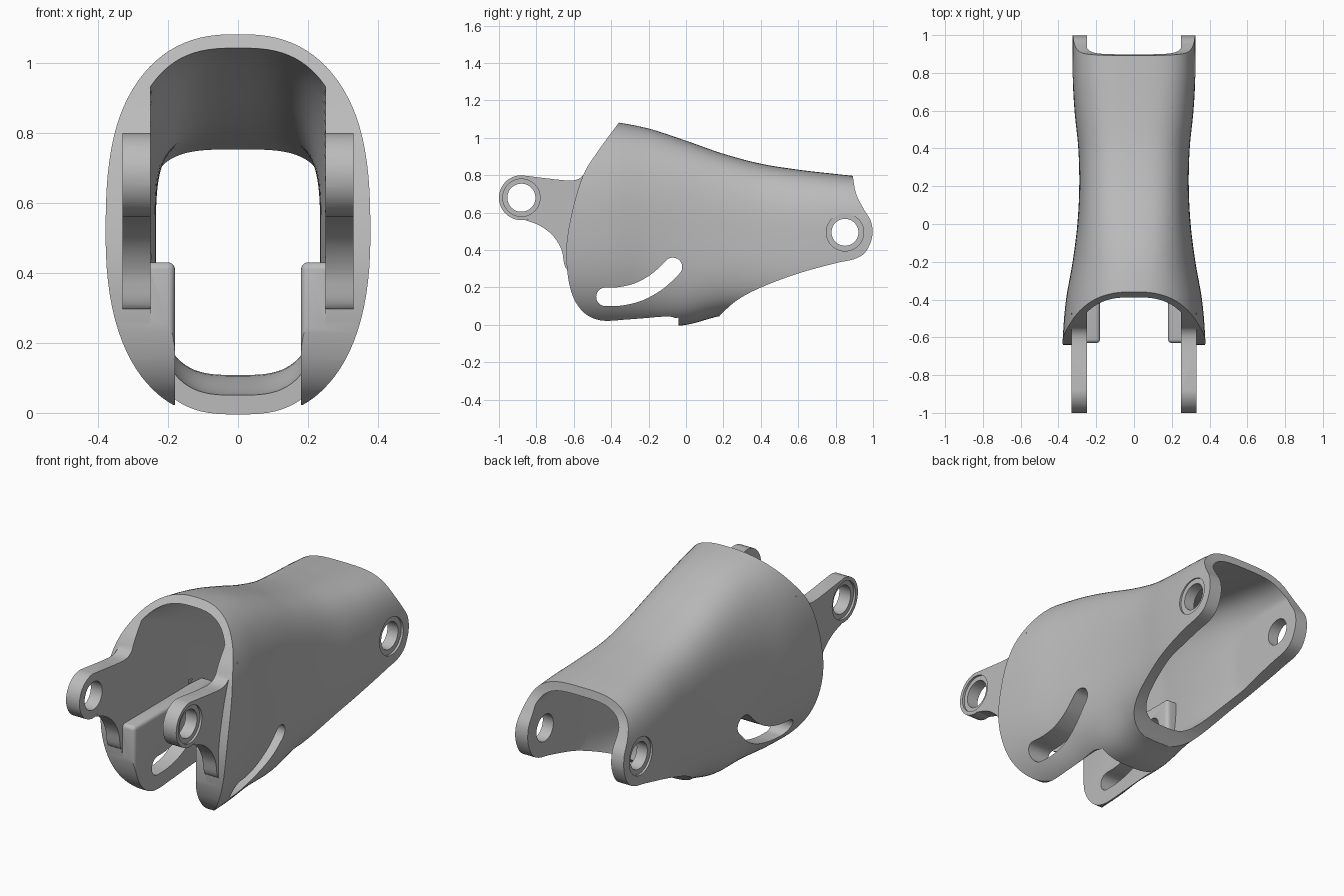
import bpy
import bmesh
from math import sin, cos, pi, radians, copysign
from mathutils import Matrix

old = bpy.data.objects.get("Cube")
if old:
    bpy.data.objects.remove(old, do_unlink=True)

grey = bpy.data.materials.new("plain grey")
grey.use_nodes = True
colour = (0.5, 0.5, 0.5, 1)
grey.diffuse_color = colour
grey.node_tree.nodes["Principled BSDF"].inputs["Base Color"].default_value = colour


def smooth(points, steps=6):
    """Catmull-Rom curve through tuples of any size."""
    pts = [points[0]] + list(points) + [points[-1]]
    out = []
    for a, b, c, d in zip(pts, pts[1:], pts[2:], pts[3:]):
        for s in range(steps):
            t = s / steps
            out.append(tuple(
                q + t * (r - p) / 2 + t * t * (2 * p - 5 * q + 4 * r - s4) / 2
                + t ** 3 * (3 * q - p - 3 * r + s4) / 2
                for p, q, r, s4 in zip(a, b, c, d)))
    return out + [points[-1]]


def finish(bm, name):
    bmesh.ops.recalc_face_normals(bm, faces=bm.faces)
    mesh = bpy.data.meshes.new(name)
    bm.to_mesh(mesh)
    bm.free()
    mesh.materials.append(grey)
    ob = bpy.data.objects.new(name, mesh)
    bpy.context.collection.objects.link(ob)
    return ob


def prism(name, outline, x0, x1):
    """Side outline of (y, z) points, extruded along x."""
    bm = bmesh.new()
    face = bm.faces.new([bm.verts.new((x0, y, z)) for y, z in outline])
    ext = bmesh.ops.extrude_face_region(bm, geom=[face])["geom"]
    for v in ext:
        if isinstance(v, bmesh.types.BMVert):
            v.co.x = x1
    return finish(bm, name)


def loft(name, stations, count=96):
    """Rounded-box sections: y, half width, bottom, top, squareness, x limit."""
    bm = bmesh.new()
    rings = []
    for y, w, low, high, n, limit in stations:
        ring = []
        for i in range(count):
            a = 2 * pi * (i + 0.5) / count
            x = copysign(abs(cos(a)) ** (2 / n), cos(a)) * w
            z = copysign(abs(sin(a)) ** (2 / n), sin(a)) * (high - low) / 2
            x = max(-limit, min(limit, x))
            ring.append(bm.verts.new((x, y, z + (high + low) / 2)))
        rings.append(ring)
    for a, b in zip(rings, rings[1:]):
        for i in range(count):
            j = (i + 1) % count
            bm.faces.new((a[i], a[j], b[j], b[i]))
    bm.faces.new(rings[0])
    bm.faces.new(rings[-1])
    return finish(bm, name)


def box(name, low, high, bevel=0):
    bm = bmesh.new()
    size = [h - l for l, h in zip(low, high)]
    mid = [(h + l) / 2 for l, h in zip(low, high)]
    bmesh.ops.create_cube(bm, size=1, matrix=Matrix.Translation(mid) @ Matrix.Diagonal((*size, 1)))
    if bevel:
        bmesh.ops.bevel(bm, geom=list(bm.edges), offset=bevel, segments=4,
                        profile=0.5, affect='EDGES')
    return finish(bm, name)


def disc(y, z, r, count=48):
    return [(y + r * cos(2 * pi * i / count), z + r * sin(2 * pi * i / count))
            for i in range(count)]


def combine(target, tool, operation):
    mod = target.modifiers.new("combine", 'BOOLEAN')
    mod.operation = operation
    mod.solver = 'EXACT'
    mod.object = tool
    bpy.context.view_layer.objects.active = target
    bpy.ops.object.modifier_apply(modifier=mod.name)
    bpy.data.objects.remove(tool, do_unlink=True)


# Outer skin: y, half width, bottom, top, squareness
skin = smooth([
    (-1.15, .385, -.02, 1.10, 2.5), (-.85, .385, -.02, 1.11, 2.5),
    (-.6, .377, -.02, 1.11, 2.5), (-.4, .36, -.02, 1.088, 2.5),
    (-.2, .325, -.01, 1.05, 2.6), (0, .30, 0, .985, 2.9),
    (.2, .29, .05, .915, 3), (.4, .295, .05, .862, 3),
    (.6, .315, .05, .83, 3.1), (.8, .325, .07, .807, 3.3),
    (1.1, .325, .1, .775, 3.4)])
shell = loft("finger_shell", [s + (1,) for s in skin])

# Trim the skin to its side outline
front_edge = smooth([(-.2, 1.3), (-.36, 1.08), (-.47, .93), (-.55, .8), (-.61, .6),
                     (-.64, .4), (-.62, .2), (-.56, .08), (-.46, .025), (-.3, .03),
                     (-.1, .045), (-.05, .03)])
lower_edge = smooth([(.18, .05), (.27, .13), (.4, .2), (.6, .275), (.8, .33),
                     (.9, .352), (.96, .39), (.995, .47), (.99, .55), (.95, .62),
                     (.91, .7), (.892, .795), (.88, .9)])
outline = front_edge + [(-.04, -.1), (.14, -.1)] + lower_edge + [(.88, 1.3)]
combine(shell, prism("trim", outline, -.6, .6), 'INTERSECT')

# Front hinge lugs
lug_tip = [(-.88 + .12 * cos(a), .68 + .12 * sin(a))
           for a in [pi / 2 + 1.1 * pi * i / 24 for i in range(25)]]
lug_low = smooth([(-.86, .56), (-.78, .53), (-.71, .475), (-.665, .4), (-.64, .3), (-.56, .28)])
lug_top = smooth([(-.47, .86), (-.52, .84), (-.56, .79), (-.61, .772), (-.7, .778)])
for side in (-1, 1):
    lug = prism("lug", lug_tip + lug_low + lug_top, side * .235, side * .33)
    combine(shell, lug, 'UNION')

# Hollow inside, keeping thick pads on the lower front legs
cavity = loft("cavity", [(y, w - .055, low + .055, high - .044, n + .3, .25)
                         for y, w, low, high, n in skin])
combine(cavity, box("notch", (-.22, -1.2, -.3), (.22, -.04, .3)), 'UNION')
for side in (-1, 1):
    xs = sorted((side * .18, side * .5))
    pad = box("pad", (xs[0], -.63, -.4), (xs[1], .05, .43), .02)
    combine(cavity, pad, 'DIFFERENCE')
combine(shell, cavity, 'DIFFERENCE')

# Curved guide slot through both legs
path = smooth([(-.43, .15), (-.35, .153), (-.25, .178), (-.15, .235), (-.07, .31)])
left, right = [], []
for i, (y, z) in enumerate(path):
    p, q = path[max(i - 1, 0)], path[min(i + 1, len(path) - 1)]
    dy, dz = q[0] - p[0], q[1] - p[1]
    length = (dy * dy + dz * dz) ** .5
    dy, dz = .05 * dy / length, .05 * dz / length
    left.append((y - dz, z + dy))
    right.append((y + dz, z - dy))
    if i == 0:
        start = [(y - dz * cos(a) - dy * sin(a), z + dy * cos(a) - dz * sin(a))
                 for a in [pi * k / 12 for k in range(11, 0, -1)]]
end = [(y - dz * cos(a) + dy * sin(a), z + dy * cos(a) + dz * sin(a))
       for a in [pi * k / 12 for k in range(1, 12)]]
combine(shell, prism("slot", left + end + right[::-1] + start, -.6, .6), 'DIFFERENCE')

# Pin holes with shallow outer recesses
for y, z, r, face in ((-.88, .68, .075, .33), (.85, .495, .072, .325)):
    combine(shell, prism("pin_hole", disc(y, z, r), -.6, .6), 'DIFFERENCE')
    for side in (-1, 1):
        recess = prism("recess", disc(y, z, .1), side * (face - .012), side * .6)
        combine(shell, recess, 'DIFFERENCE')

# Smooth skin with crisp rims
bpy.ops.object.select_all(action='DESELECT')
shell.select_set(True)
bpy.context.view_layer.objects.active = shell
bpy.ops.object.shade_smooth_by_angle(angle=radians(32))
